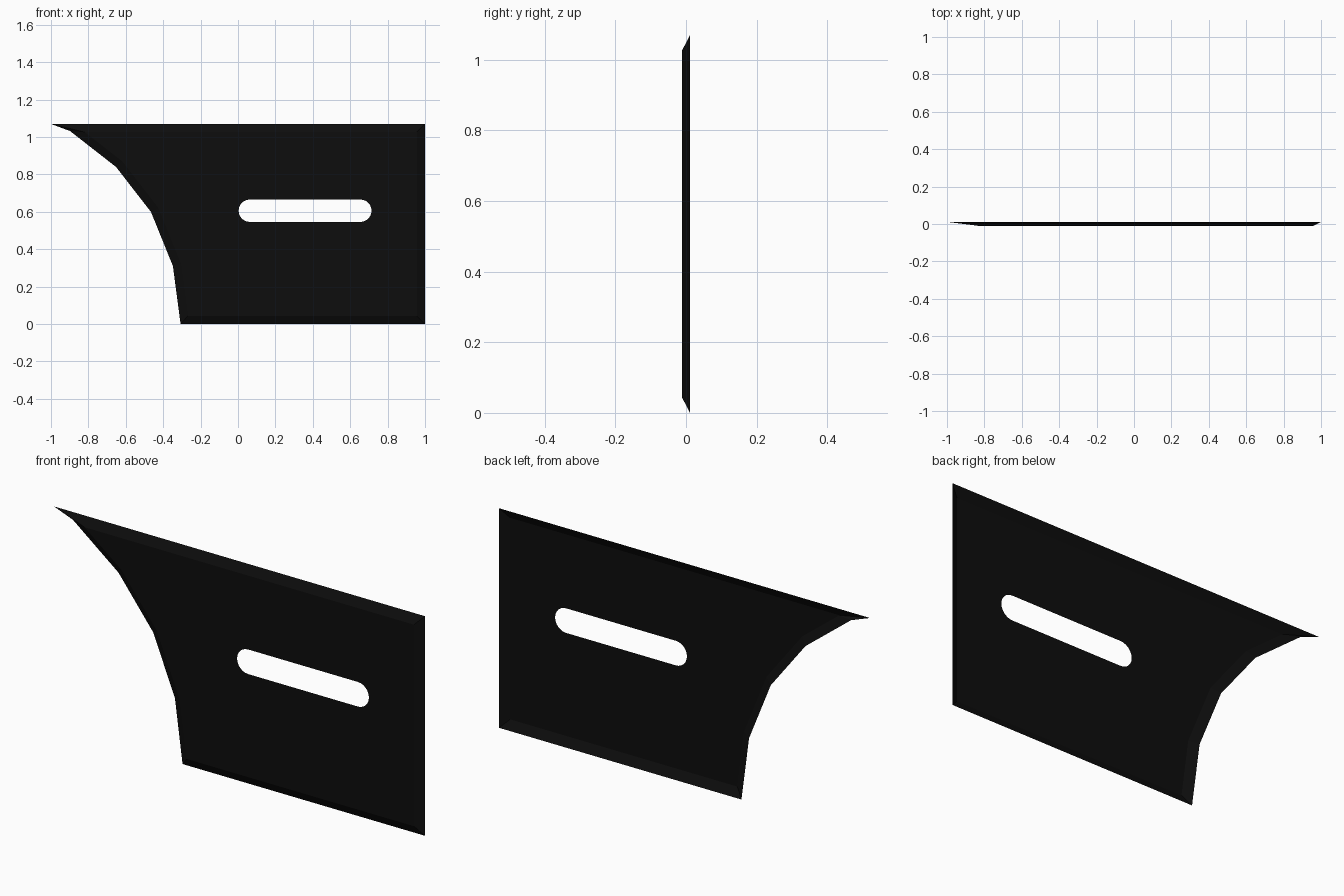
import bpy, bmesh, math
from mathutils import Vector

if "Cube" in bpy.data.objects:
    bpy.data.objects.remove(bpy.data.objects["Cube"])

Y_FRONT, Y_BACK = -0.0115, 0.0115
INSET = 0.044
TOP = 1.07

# Rim outline (x, z), counter-clockwise seen from the front
rim = [Vector(p) for p in [(-0.307, 0), (1, 0), (1, TOP), (-1, TOP), (-0.898, 1.032),
                           (-0.652, 0.84), (-0.465, 0.599), (-0.348, 0.31)]]

# Inset outline: the short end of the arc is swallowed, so its two corners share one point
a, b = rim[4], rim[5]
tip = a + (a - b) * ((TOP - a.y) / (a.y - b.y))
base = rim[:3] + [tip] + rim[5:]


def inward(p, q):
    d = (q - p).normalized()
    return Vector((-d.y, d.x))


def inset(points, dist):
    out = []
    for i, p in enumerate(points):
        n1 = inward(points[i - 1], p)
        n2 = inward(p, points[(i + 1) % len(points)])
        out.append(p + (n1 + n2) * (dist / (1 + n1.dot(n2))))
    return out


def ring_edges(bm, verts):
    return [bm.edges.new((v, verts[(i + 1) % len(verts)])) for i, v in enumerate(verts)]


bm = bmesh.new()

# Flat front panel with a rounded slot
front = [bm.verts.new((p.x, Y_FRONT, p.y)) for p in inset(base, INSET)]
x0, x1, zc, r, steps = 0.003, 0.714, 0.606, 0.06, 12
slot = []
for cx, start in ((x1 - r, -math.pi / 2), (x0 + r, math.pi / 2)):
    for i in range(steps + 1):
        t = start + math.pi * i / steps
        slot.append(bm.verts.new((cx + r * math.cos(t), Y_FRONT, zc + r * math.sin(t))))
edges = ring_edges(bm, front) + ring_edges(bm, slot)
bmesh.ops.triangle_fill(bm, use_beauty=True, edges=edges, normal=(0, -1, 0))

# Sloping border, open at the back
back = [bm.verts.new((p.x, Y_BACK, p.y)) for p in rim]
inner = front[:4] + [front[3]] + front[4:]
for i in range(len(rim)):
    j = (i + 1) % len(rim)
    face = [back[i], back[j], inner[j]]
    if inner[i] is not inner[j]:
        face.append(inner[i])
    bm.faces.new(face)

for f in bm.faces:
    f.normal_update()
    if f.normal.y > 0:
        f.normal_flip()

mesh = bpy.data.meshes.new("slotted_panel")
bm.to_mesh(mesh)
bm.free()
panel = bpy.data.objects.new("slotted_panel", mesh)
bpy.context.collection.objects.link(panel)

# Black finish
black = bpy.data.materials.new("black")
black.diffuse_color = (0.004, 0.004, 0.004, 1)
black.use_nodes = True
black.node_tree.nodes["Principled BSDF"].inputs["Base Color"].default_value = black.diffuse_color
mesh.materials.append(black)
